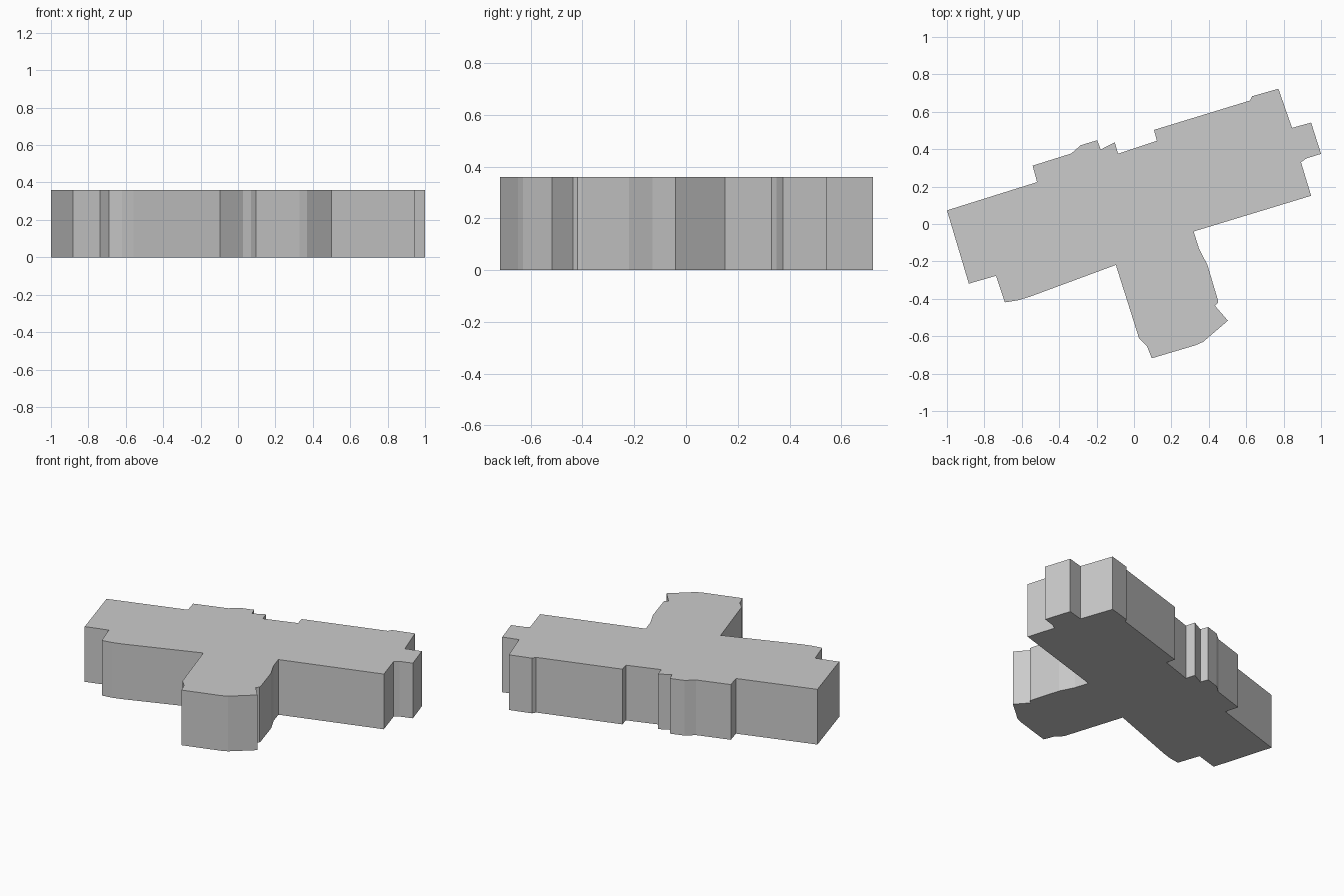
import bpy, bmesh

if "Cube" in bpy.data.objects:
    bpy.data.objects.remove(bpy.data.objects["Cube"])

HEIGHT = 0.36

# Footprint, split by side of the building, running clockwise from the west corner
north_side = [(-1, .073), (-.518, .224), (-.542, .312), (-.335, .377), (-.285, .421),
              (-.197, .448), (-.178, .398), (-.103, .437), (-.085, .376), (.122, .445),
              (.107, .503), (.62, .66), (.632, .683), (.772, .723)]
east_end = [(.845, .514), (.947, .542), (1, .375), (.92, .35), (.893, .33), (.947, .151)]
south_wing = [(.319, -.04), (.347, -.13), (.393, -.22), (.448, -.405), (.45, -.42),
              (.433, -.437), (.502, -.517), (.37, -.63), (.33, -.648), (.095, -.718),
              (.07, -.655), (.027, -.611), (-.097, -.219)]
south_west = [(-.56, -.39), (-.62, -.408), (-.69, -.419), (-.738, -.277), (-.883, -.319)]
footprint = north_side + east_end + south_wing + south_west

# Extrude the footprint into one closed block
bm = bmesh.new()
base = bm.faces.new([bm.verts.new((x, y, 0)) for x, y in footprint])
top = bmesh.ops.extrude_face_region(bm, geom=[base], use_keep_orig=True)
bmesh.ops.translate(bm, vec=(0, 0, HEIGHT),
                    verts=[g for g in top["geom"] if isinstance(g, bmesh.types.BMVert)])
bmesh.ops.recalc_face_normals(bm, faces=bm.faces)

mesh = bpy.data.meshes.new("building_block")
bm.to_mesh(mesh)
bm.free()
bpy.context.collection.objects.link(bpy.data.objects.new("building_block", mesh))
